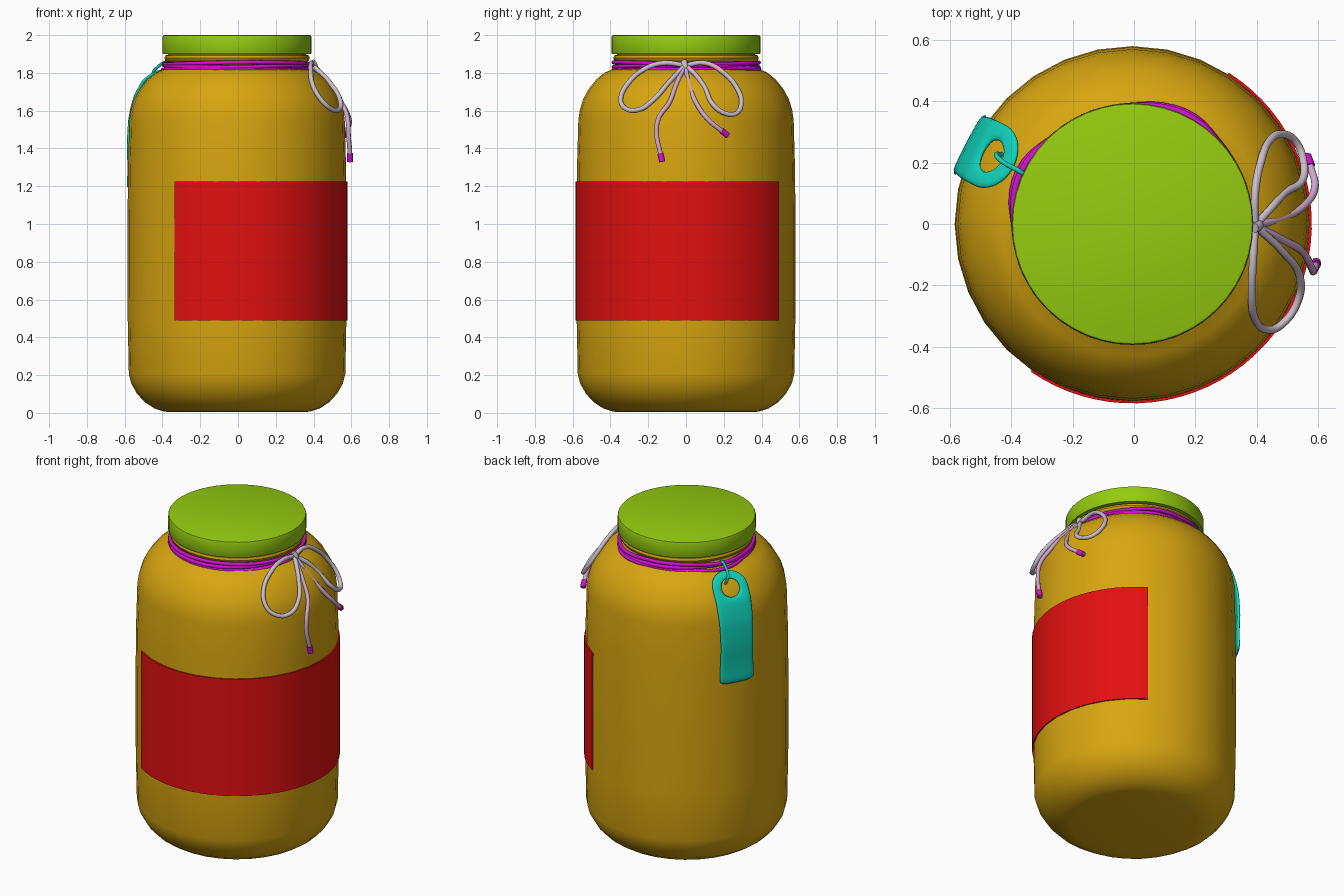
import bpy, bmesh, math
from mathutils import Vector

if "Cube" in bpy.data.objects:
    bpy.data.objects.remove(bpy.data.objects["Cube"])

CX = -0.005  # jar axis


def mat(name, col):
    m = bpy.data.materials.new(name)
    m.diffuse_color = (*col, 1)
    m.use_nodes = True
    m.node_tree.nodes["Principled BSDF"].inputs["Base Color"].default_value = m.diffuse_color
    return m


GOLD = mat("amber gold", (0.68, 0.38, 0.005))
LIME = mat("lime green", (0.30, 0.60, 0.005))
RED = mat("red", (0.76, 0.005, 0.005))
TEAL = mat("teal", (0.005, 0.65, 0.50))
MAGENTA = mat("magenta", (0.66, 0.005, 0.66))
LILAC = mat("pale lilac", (0.60, 0.52, 0.60))
PINK = mat("pink lilac", (0.64, 0.40, 0.62))


def finish(o, material, angle=40):
    o.data.materials.clear()
    o.data.materials.append(material)
    bpy.ops.object.select_all(action='DESELECT')
    bpy.context.view_layer.objects.active = o
    o.select_set(True)
    bpy.ops.object.shade_smooth_by_angle(angle=math.radians(angle))
    return o


def from_bmesh(name, bm, material, angle=40):
    bmesh.ops.recalc_face_normals(bm, faces=bm.faces)
    me = bpy.data.meshes.new(name)
    bm.to_mesh(me)
    bm.free()
    o = bpy.data.objects.new(name, me)
    bpy.context.collection.objects.link(o)
    return finish(o, material, angle)


def lathe(name, profile, material, n, angle=40):
    """Revolve (radius, z) points about the jar axis and cap both ends."""
    bm = bmesh.new()
    rings = [[bm.verts.new((CX + r * math.cos(2 * math.pi * i / n),
                            r * math.sin(2 * math.pi * i / n), z)) for i in range(n)]
             for r, z in profile]
    for a, b in zip(rings, rings[1:]):
        for i in range(n):
            j = (i + 1) % n
            bm.faces.new((a[i], a[j], b[j], b[i]))
    bm.faces.new(rings[0])
    bm.faces.new(rings[-1])
    return from_bmesh(name, bm, material, angle)


def cord(name, pts, radius, material, cyclic=False, res=6):
    """Round cord through the points."""
    cu = bpy.data.curves.new(name, 'CURVE')
    cu.dimensions = '3D'
    cu.bevel_depth = radius
    cu.bevel_resolution = 2
    cu.resolution_u = res
    cu.use_fill_caps = True
    sp = cu.splines.new('BEZIER')
    sp.bezier_points.add(len(pts) - 1)
    for p, co in zip(sp.bezier_points, pts):
        p.co = co
        p.handle_left_type = p.handle_right_type = 'AUTO'
    sp.use_cyclic_u = cyclic
    o = bpy.data.objects.new(name, cu)
    bpy.context.collection.objects.link(o)
    bpy.ops.object.select_all(action='DESELECT')
    bpy.context.view_layer.objects.active = o
    o.select_set(True)
    bpy.ops.object.convert(target='MESH')
    return finish(bpy.context.object, material, 60)


# jar body with rounded base, shoulder, neck and neck ring
lathe("jar_body", [
    (0.36, 0.004), (0.39, 0.008), (0.44, 0.025), (0.49, 0.058), (0.53, 0.102),
    (0.56, 0.155), (0.573, 0.205), (0.579, 0.5), (0.58, 1.0), (0.577, 1.3),
    (0.57, 1.55), (0.562, 1.605), (0.545, 1.66), (0.515, 1.715), (0.475, 1.765),
    (0.43, 1.802), (0.385, 1.82), (0.37, 1.835), (0.368, 1.858), (0.38, 1.865),
    (0.385, 1.878), (0.38, 1.892), (0.365, 1.897), (0.365, 1.93)], GOLD, 32)

# lid
lathe("lid", [(0.375, 1.90), (0.392, 1.90), (0.394, 1.904), (0.394, 1.99),
              (0.391, 1.997), (0.383, 2.0)], LIME, 48, 30)

# wrap-around label
bm = bmesh.new()
N, A0, A1 = 40, math.radians(-124.5), math.radians(57.5)
cols = []
for i in range(N + 1):
    a = A0 + (A1 - A0) * i / N
    cols.append([bm.verts.new((CX + r * math.cos(a), r * math.sin(a), z))
                 for r, z in ((0.576, 0.49), (0.585, 0.49), (0.585, 1.225), (0.576, 1.225))])
for a, b in zip(cols, cols[1:]):
    for k in range(4):
        bm.faces.new((a[k], b[k], b[(k + 1) % 4], a[(k + 1) % 4]))
bm.faces.new(cols[0])
bm.faces.new(cols[-1])
from_bmesh("label", bm, RED)

# three cord turns round the neck, slack where the tag hangs and at the back
for k in range(3):
    pts = []
    for i in range(24):
        d = 15 * i
        slack = 0.022 * math.exp(-((d - 65) / 16) ** 2) + 0.03 * math.exp(-((d - 157) / 14) ** 2)
        r = 0.383 + slack * (1, 0.4, 0.7)[k]
        z = 1.835 + 0.016 * (k - 1) + 0.005 * math.sin(math.radians(2 * d) + 2.1 * k)
        a = math.radians(d)
        pts.append((CX + r * math.cos(a), r * math.sin(a), z))
    cord("neck_cord_%d" % (k + 1), pts, 0.011, MAGENTA, True, 3)

# bow: knot, two loops and two tails with dipped tips
knot = (0.395, -0.005, 1.84)
cord("bow_knot", [(0.392, -0.012, 1.862), (0.405, -0.005, 1.84), (0.405, 0.0, 1.815)], 0.017, LILAC)
cord("bow_loop_left", [
    knot, (0.388, -0.12, 1.852), (0.385, -0.22, 1.82), (0.395, -0.31, 1.74),
    (0.435, -0.345, 1.665), (0.485, -0.325, 1.615), (0.535, -0.25, 1.605),
    (0.54, -0.17, 1.66), (0.485, -0.09, 1.75), knot], 0.013, LILAC)
cord("bow_loop_right", [
    knot, (0.395, 0.10, 1.852), (0.413, 0.20, 1.80), (0.445, 0.275, 1.71),
    (0.485, 0.293, 1.64), (0.53, 0.265, 1.585), (0.552, 0.21, 1.585),
    (0.55, 0.145, 1.63), (0.49, 0.10, 1.72), (0.45, 0.055, 1.785), knot], 0.013, LILAC)
tails = {
    "left": [knot, (0.49, -0.055, 1.73), (0.55, -0.09, 1.64), (0.58, -0.145, 1.56),
             (0.585, -0.155, 1.47), (0.592, -0.138, 1.385), (0.594, -0.126, 1.33)],
    "right": [knot, (0.49, 0.022, 1.72), (0.555, 0.06, 1.63), (0.59, 0.12, 1.55),
              (0.578, 0.18, 1.50), (0.562, 0.222, 1.468)]}
for side, p in tails.items():
    cord("bow_tail_" + side, p, 0.0125, PINK)
    end = Vector(p[-1])
    back = (Vector(p[-2]) - end).normalized()
    cord("bow_tip_" + side, [end + back * 0.045, end], 0.0165, MAGENTA)

# hanging tag: flat outline with a hole, draped down the shoulder
TA = math.radians(152.5)
NRM = Vector((math.cos(TA), math.sin(TA), 0))
TAN = Vector((-math.sin(TA), math.cos(TA), 0))
PATH = [(0.435, 1.815), (0.50, 1.765), (0.56, 1.67), (0.59, 1.56), (0.60, 1.42), (0.594, 1.29), (0.598, 1.155)]


def drape(u, s):
    """Map tag width u and distance s from its top onto the hanging path."""
    for (d0, z0), (d1, z1) in zip(PATH, PATH[1:]):
        seg = math.hypot(d1 - d0, z1 - z0)
        if s <= seg or (d1, z1) == PATH[-1]:
            t = s / seg
            d, z = d0 + (d1 - d0) * t, z0 + (z1 - z0) * t
            return NRM * (d - 0.3 * u * u) + TAN * (u + 0.018) + Vector((0, 0, z))
        s -= seg


S0, W, HOLE, M = 0.11, 0.112, 0.055, 32
bm = bmesh.new()
rings = []
for f in (0, 0.5, 1):
    ring = []
    for i in range(M):
        a = 2 * math.pi * i / M
        c, s = math.cos(a), math.sin(a)
        R = W if s >= 0 else W / max(abs(c), abs(s))
        r = HOLE + (R - HOLE) * f
        ring.append(bm.verts.new(drape(r * c, S0 - r * s)))
    rings.append(ring)
for a, b in zip(rings, rings[1:]):
    for i in range(M):
        j = (i + 1) % M
        bm.faces.new((a[i], a[j], b[j], b[i]))
row = rings[-1][M * 5 // 8: M * 7 // 8 + 1]
us = [W / math.tan(2 * math.pi * i / M) * -1 * -1 for i in range(M * 5 // 8, M * 7 // 8 + 1)]
us = [-u for u in us]
for k in range(1, 11):
    s = S0 + W + (0.69 - S0 - W) * k / 10
    pinch = 1 - 0.06 * math.sin(math.pi * k / 10)
    new = [bm.verts.new(drape(u * pinch, s - (0.012 if k == 10 and abs(u) > W * 0.95 else 0)))
           for u in us]
    for i in range(len(row) - 1):
        bm.faces.new((row[i], row[i + 1], new[i + 1], new[i]))
    row = new
tag = from_bmesh("tag", bm, TEAL, 60)
sol = tag.modifiers.new("thickness", 'SOLIDIFY')
sol.thickness = 0.018
sol.offset = 0
sub = tag.modifiers.new("soften", 'SUBSURF')
sub.levels = sub.render_levels = 1

# tag string looped from the hole to the neck cord
loop = [(-0.02, 0.075, 0), (0.0, 0.045, 0.022), (0.008, 0.0, 0.03), (0.01, -0.045, 0.025),
        (0.012, -0.06, 0.0), (0.01, 0.0, -0.004)]
cord("tag_string", [drape(u, s) + NRM * h + Vector((0, 0, h)) for u, s, h in
                    [(-0.02, 0.08, -0.01), (-0.01, 0.06, 0.02), (0.0, 0.02, 0.024)]] +
     [NRM * 0.41 + TAN * 0.02 + Vector((0, 0, 1.858)), NRM * 0.375 + TAN * 0.025 + Vector((0, 0, 1.84))],
     0.008, TEAL)
